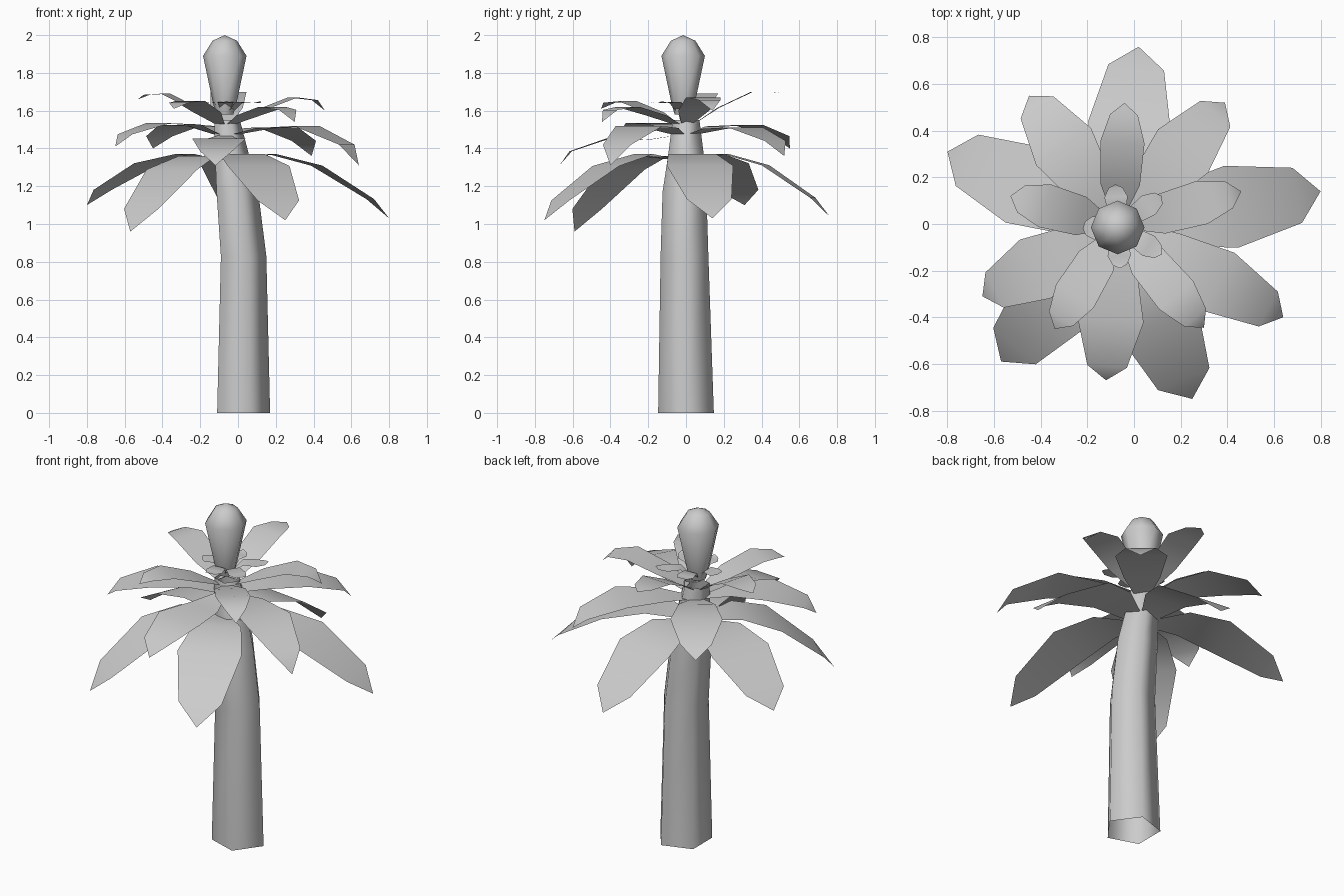
import bpy, bmesh, math
from mathutils import Vector

cube = bpy.data.objects.get("Cube")
if cube:
    bpy.data.objects.remove(cube)

grey = bpy.data.materials.new("plain_grey")
grey.use_nodes = True
colour = (0.6, 0.6, 0.6, 1)
grey.diffuse_color = colour
grey.node_tree.nodes["Principled BSDF"].inputs["Base Color"].default_value = colour


def finish(name, bm):
    """Turn a bmesh into a smooth-shaded object."""
    mesh = bpy.data.meshes.new(name)
    bm.to_mesh(mesh)
    bm.free()
    mesh.materials.append(grey)
    for face in mesh.polygons:
        face.use_smooth = True
    obj = bpy.data.objects.new(name, mesh)
    bpy.context.collection.objects.link(obj)
    return obj


def lathe(name, sides, rings, apex=None):
    """Skin a stack of regular rings (x, y, z, radius), optionally to a point."""
    bm = bmesh.new()
    loops = []
    for x, y, z, r in rings:
        angles = [math.tau * i / sides for i in range(sides)]
        loops.append([bm.verts.new((x + r * math.cos(a), y + r * math.sin(a), z))
                      for a in angles])
    for low, high in zip(loops, loops[1:]):
        for i in range(sides):
            j = (i + 1) % sides
            bm.faces.new((low[i], low[j], high[j], high[i]))
    if apex:
        tip = bm.verts.new(apex)
        for i in range(sides):
            bm.faces.new((loops[-1][i], loops[-1][(i + 1) % sides], tip))
    return finish(name, bm)


def leaf(name, start, tip, heights, fractions, half_widths):
    """Arched blade: pairs of edge points along a line, closed by a pointed tip."""
    bm = bmesh.new()
    start, tip = Vector(start), Vector(tip)
    along = tip - start
    side = Vector((-along.y, along.x)).normalized()
    rows = []
    for f, w, z in zip(fractions, half_widths, heights):
        mid = start + along * f
        rows.append([bm.verts.new((*(mid + side * s * w), z)) for s in (-1, 1)])
    for near, far in zip(rows, rows[1:]):
        bm.faces.new((near[0], far[0], far[1], near[1]))
    point = bm.verts.new((*tip, heights[-1]))
    bm.faces.new((rows[-1][0], point, rows[-1][1]))
    return finish(name, bm)


# Five-sided leaning trunk, open underneath
lathe("trunk", 5, [(0.015, 0, 0, 0.155), (0.017, -0.008, 0.83, 0.133),
                   (-0.015, -0.008, 1.17, 0.122), (-0.04, 0, 1.36, 0.1),
                   (-0.065, 0, 1.55, 0.075)])

# Bud on top
lathe("bud", 8, [(-0.07, -0.015, 1.58, 0.045), (-0.07, -0.015, 1.63, 0.06),
                 (-0.07, -0.015, 1.89, 0.115), (-0.07, -0.015, 1.97, 0.065)],
      (-0.07, -0.015, 2.0))

# Leaf tiers: base height, drop shape, fractions, half widths, (tip x, y, crest z, tip z)
tiers = {
    "lower_leaf": (1.34, (0, 0.18, 0.7), (0.05, 0.29, 0.56, 0.885),
                   (0.04, 0.13, 0.178, 0.12),
                   [(0.8, 0.14, 1.37, 1.03), (0.25, -0.75, 1.37, 1.02),
                    (-0.57, -0.59, 1.36, 0.96), (-0.8, 0.31, 1.37, 1.1),
                    (0.02, 0.76, 1.37, 1.04)]),
    "middle_leaf": (1.47, (0.1, 0.05, 0.5), (0.05, 0.3, 0.61, 0.91),
                    (0.03, 0.1, 0.142, 0.085),
                    [(0.64, -0.4, 1.53, 1.31), (-0.12, -0.67, 1.46, 1.31),
                     (-0.65, -0.31, 1.54, 1.41), (-0.45, 0.55, 1.53, 1.4),
                     (0.39, 0.52, 1.52, 1.36)]),
    "upper_leaf": (1.53, (0.8, 0, 0.2), (0.1, 0.34, 0.68, 0.9),
                   (0.03, 0.085, 0.095, 0.06),
                   [(0.46, 0.14, 1.67, 1.6), (0.3, -0.445, 1.62, 1.54),
                    (-0.34, -0.45, 1.65, 1.61), (-0.53, 0.12, 1.69, 1.66),
                    (-0.04, 0.52, 1.7, 1.69)]),
    "crown_leaf": (1.58, (0.5, 0, 0.2), (0.1, 0.4, 0.7, 0.92),
                   (0.02, 0.04, 0.05, 0.03),
                   [(0.12, 0.12, 1.64, 1.65), (-0.08, 0.17, 1.64, 1.65),
                    (-0.22, -0.02, 1.64, 1.65), (-0.06, -0.19, 1.64, 1.65),
                    (0.12, -0.13, 1.64, 1.65)]),
}
for name, (base, shape, fractions, widths, tips) in tiers.items():
    for n, (x, y, crest, end) in enumerate(tips, 1):
        heights = [base] + [crest + (end - crest) * s for s in shape] + [end]
        if name == "upper_leaf":
            heights[1] = (base + crest) / 2
        leaf(f"{name}_{n}", (-0.07, -0.01), (x, y), heights, fractions, widths)
